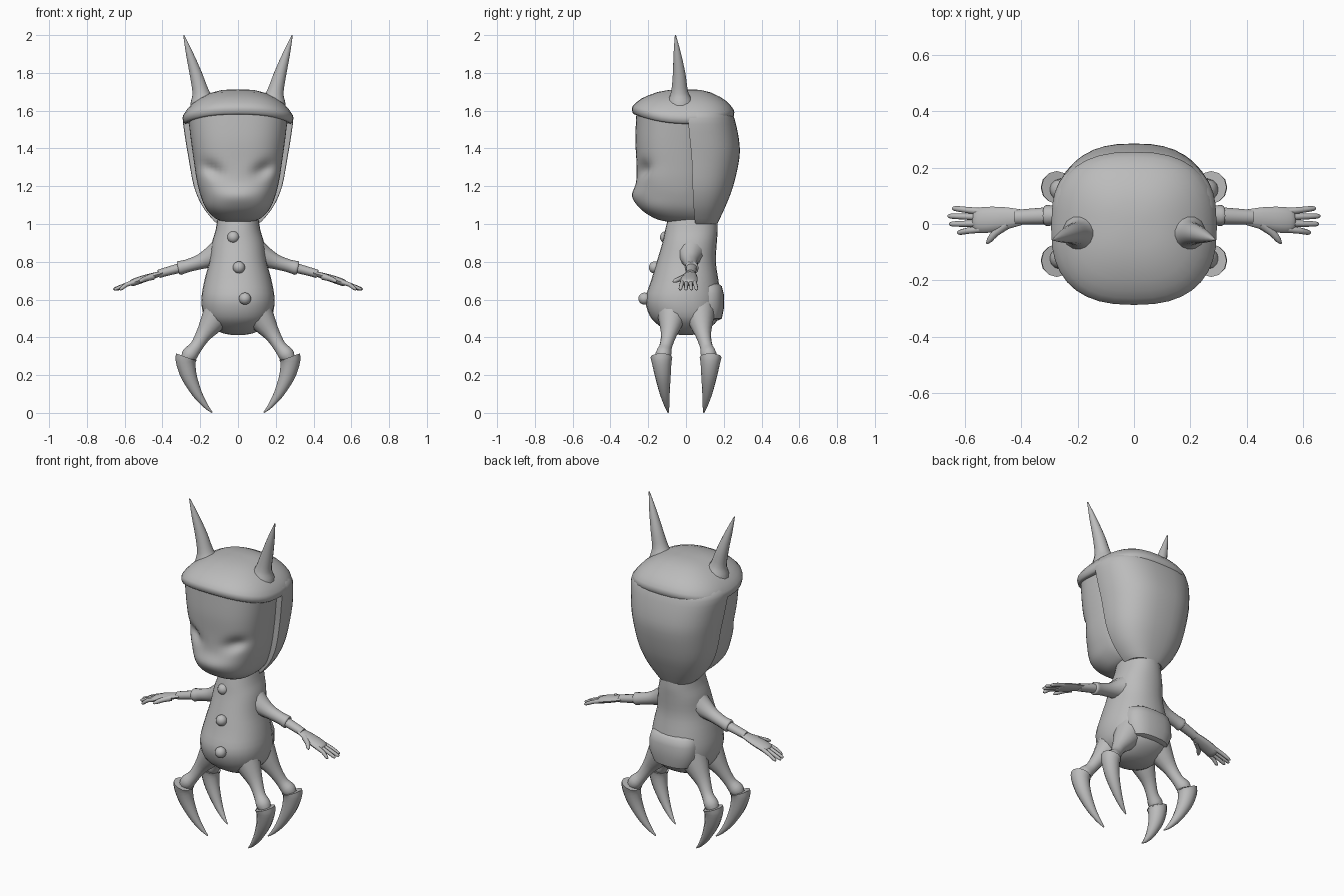
import bpy, bmesh, math
from mathutils import Vector

grey = bpy.data.materials.new("plain_grey")
grey.diffuse_color = (0.5, 0.5, 0.5, 1)


def finish(name, bm, angle=50):
    bmesh.ops.recalc_face_normals(bm, faces=bm.faces[:])
    mesh = bpy.data.meshes.new(name)
    bm.to_mesh(mesh)
    bm.free()
    mesh.materials.append(grey)
    ob = bpy.data.objects.new(name, mesh)
    bpy.context.collection.objects.link(ob)
    bpy.ops.object.select_all(action='DESELECT')
    ob.select_set(True)
    bpy.context.view_layer.objects.active = ob
    bpy.ops.object.shade_smooth_by_angle(angle=math.radians(angle))
    return ob


def resample(keys, steps):
    """Smooth curve through rows of numbers."""
    out, last = [], len(keys) - 1
    for i in range(last):
        p0, p1, p2, p3 = (keys[max(0, min(last, i + k))] for k in (-1, 0, 1, 2))
        for s in range(steps):
            t = s / steps
            out.append([0.5 * (2 * b + (c - a) * t + (2 * a - 5 * b + 4 * c - d) * t * t
                               + (3 * b - a - 3 * c + d) * t ** 3)
                        for a, b, c, d in zip(p0, p1, p2, p3)])
    return out + [list(keys[-1])]


def skin(rings):
    """Join closed rings of points and cap both ends."""
    bm = bmesh.new()
    rows = [[bm.verts.new(p) for p in r] for r in rings]
    n = len(rows[0])
    for a, b in zip(rows, rows[1:]):
        for i in range(n):
            bm.faces.new((a[i], a[(i + 1) % n], b[(i + 1) % n], b[i]))
    bm.faces.new(rows[0][::-1])
    bm.faces.new(rows[-1])
    return bm


def oval(rx, y0, y1, n, power=2.0):
    """Rounded outline spanning +-rx and y0 to y1."""
    pts = []
    for i in range(n):
        a = 2 * math.pi * i / n
        c, s = math.cos(a), math.sin(a)
        pts.append((rx * math.copysign(abs(c) ** (2 / power), c),
                    (y0 + y1) / 2 + (y1 - y0) / 2 * math.copysign(abs(s) ** (2 / power), s)))
    return pts


def tube(name, keys, n=12, steps=3, start=None, flat=1.0):
    """Tapered tube through (x, y, z, radius); flat squashes it upwards."""
    rows = resample(keys, steps)
    pts = [Vector(r[:3]) for r in rows]
    rings = []
    for i, p in enumerate(pts):
        t = (pts[min(i + 1, len(pts) - 1)] - pts[max(i - 1, 0)]).normalized()
        if start and i == 0:
            t = Vector(start).normalized()
        u = Vector((0, 1, 0))
        u = (u - t * u.dot(t)).normalized()
        w = t.cross(u)
        r = max(rows[i][3], 0.002)
        rings.append([p + u * r * math.cos(a) + w * r * flat * math.sin(a)
                      for a in (2 * math.pi * k / n for k in range(n))])
    return finish(name, skin(rings))


# Pear-shaped body: z, half width, front y, back y
body = [(0.412, 0.03, -0.03, 0.03), (0.425, 0.09, -0.08, 0.08), (0.46, 0.14, -0.14, 0.14),
        (0.51, 0.18, -0.19, 0.175), (0.6, 0.194, -0.215, 0.185), (0.7, 0.178, -0.185, 0.172),
        (0.8, 0.152, -0.155, 0.158), (0.9, 0.138, -0.125, 0.163), (0.97, 0.118, -0.11, 0.168),
        (1.05, 0.105, -0.09, 0.165)]
finish("body", skin([[(x, y, z) for x, y in oval(rx, a, b, 28, 2.2)]
                     for z, rx, a, b in resample(body, 3)]))

# Raised plate low on the back
plate = [(0.49, 0.08, 0.0, 0.17), (0.5, 0.125, 0.0, 0.19), (0.56, 0.15, 0.0, 0.202),
         (0.63, 0.15, 0.0, 0.2), (0.67, 0.14, 0.0, 0.19), (0.685, 0.12, 0.0, 0.17)]
finish("back_plate", skin([[(x, y, z) for x, y in oval(rx, a, b, 24, 2.6)]
                           for z, rx, a, b in plate]))

# Buttons down the front
for bx, by, bz in ((-0.025, -0.106, 0.93), (0.005, -0.165, 0.77), (0.037, -0.22, 0.605)):
    bm = bmesh.new()
    bmesh.ops.create_uvsphere(bm, u_segments=16, v_segments=10, radius=0.032)
    bmesh.ops.translate(bm, verts=bm.verts[:], vec=(bx, by, bz))
    finish("button", bm)

# Face with eye sockets, brows and a muzzle
face = [(1.01, 0.07, -0.09, 0.12), (1.03, 0.12, -0.165, 0.14), (1.08, 0.168, -0.237, 0.15),
        (1.15, 0.198, -0.262, 0.15), (1.23, 0.218, -0.262, 0.15), (1.32, 0.232, -0.262, 0.15),
        (1.45, 0.25, -0.268, 0.15), (1.6, 0.268, -0.262, 0.15)]
rings = []
for z, rx, a, b in resample(face, 6):
    ring = []
    for x, y in oval(rx, a, b, 56, 2.5):
        if y < 0:
            ax = abs(x)
            lid = 1.245 + 0.35 * (ax - 0.1)
            eye = math.exp(-((ax - 0.135) / 0.055) ** 2 - ((z - lid - 0.03) / 0.04) ** 2)
            cheek = math.exp(-((ax - 0.2) / 0.05) ** 2 - ((z - 1.15) / 0.05) ** 2)
            muzzle = math.exp(-(ax / 0.12) ** 2 - ((z - 1.145) / 0.05) ** 2)
            y += 0.035 * eye + 0.012 * cheek - 0.024 * muzzle
        ring.append((x, y, z))
    rings.append(ring)
finish("face", skin(rings))

# Hood behind the face: z, half width, seam y, back y
hood = [(1.0, 0.11, 0.06, 0.165), (1.03, 0.14, 0.055, 0.18), (1.1, 0.192, 0.05, 0.212),
        (1.2, 0.234, 0.045, 0.25), (1.35, 0.262, 0.04, 0.283), (1.45, 0.279, 0.03, 0.28),
        (1.56, 0.292, 0.02, 0.256), (1.6, 0.27, 0.02, 0.235)]
rings = []
for z, rx, seam, back in resample(hood, 3):
    rings.append([(x, max(y, seam - 0.01), z)
                  for x, y in oval(rx, 2 * seam - back, back, 40, 2.5)])
finish("hood", skin(rings), 40)

# Cap: outline scale, share of the dome height, drop below the edge
cap = [(0.85, 0, 0.035), (0.95, 0, 0.04), (0.985, 0, 0.033), (1.0, 0, 0.01), (0.985, 0.05, 0),
       (0.92, 0.25, 0), (0.83, 0.46, 0), (0.7, 0.65, 0), (0.52, 0.85, 0), (0.3, 0.97, 0),
       (0.1, 1.0, 0)]
rings = []
for s, share, drop in cap:
    ring = []
    for x, y in oval(0.294, -0.287, 0.256, 36, 2.5):
        # rim dips at the sides and rises at the front and back
        edge = 1.57 + (0.05 * (y / 0.287) ** 2 if y < 0 else 0.03 * (y / 0.256) ** 2)
        ring.append((x * s, y * s, edge + (1.713 - edge) * share - drop))
    rings.append(ring)
finish("cap", skin(rings))

for side in (-1, 1):
    def pts(*rows):
        return [(side * r[0],) + tuple(r[1:]) for r in rows]

    # Horn with a swollen root
    tube("horn", pts((0.175, -0.03, 1.59, 0.085), (0.188, -0.032, 1.65, 0.066),
                     (0.198, -0.034, 1.70, 0.045), (0.222, -0.036, 1.79, 0.034),
                     (0.256, -0.046, 1.90, 0.02), (0.287, -0.056, 2.0, 0.003)), 14)

    # Sleeve, forearm and hand
    tube("sleeve", pts((0.08, 0.025, 0.85, 0.085), (0.14, 0.023, 0.825, 0.058),
                       (0.2, 0.025, 0.80, 0.04), (0.27, 0.03, 0.778, 0.034),
                       (0.31, 0.03, 0.767, 0.037), (0.318, 0.03, 0.765, 0.028)))
    tube("forearm", pts((0.29, 0.03, 0.772, 0.031), (0.36, 0.027, 0.753, 0.028),
                        (0.42, 0.024, 0.736, 0.026)), flat=0.85)
    tube("hand", pts((0.40, 0.024, 0.741, 0.028), (0.46, 0.02, 0.722, 0.04),
                     (0.52, 0.015, 0.703, 0.046), (0.56, 0.012, 0.688, 0.042),
                     (0.572, 0.012, 0.684, 0.02)), flat=0.42)
    for y0, y1, tip in ((0.044, 0.055, 0.645), (0.024, 0.028, 0.66),
                        (0.002, 0.0, 0.655), (-0.018, -0.03, 0.628)):
        tube("finger", pts((0.54, y0, 0.695, 0.013), (0.59, (y0 + y1) / 2, 0.679, 0.011),
                           (tip - 0.01, y1, 0.657, 0.009), (tip, y1, 0.653, 0.003)), 8, 2)
    tube("thumb", pts((0.45, 0.0, 0.722, 0.018), (0.49, -0.03, 0.71, 0.014),
                      (0.512, -0.056, 0.70, 0.011), (0.522, -0.07, 0.694, 0.003)), 8, 2)

    # Front and back legs, each ending in a curved claw
    for d in (-1, 1):
        tube("thigh", pts((0.09, d * 0.07, 0.55, 0.09), (0.14, d * 0.08, 0.475, 0.064),
                          (0.185, d * 0.092, 0.41, 0.041), (0.222, d * 0.108, 0.35, 0.034),
                          (0.255, d * 0.12, 0.31, 0.042), (0.275, d * 0.125, 0.28, 0.03)))
        tube("claw", pts((0.274, d * 0.13, 0.295, 0.058), (0.275, d * 0.128, 0.26, 0.051),
                         (0.258, d * 0.122, 0.19, 0.041), (0.215, d * 0.112, 0.10, 0.026),
                         (0.17, d * 0.101, 0.036, 0.013), (0.137, d * 0.094, 0.002, 0.003)),
             12, 3, (side * 0.045, 0, -0.12))
